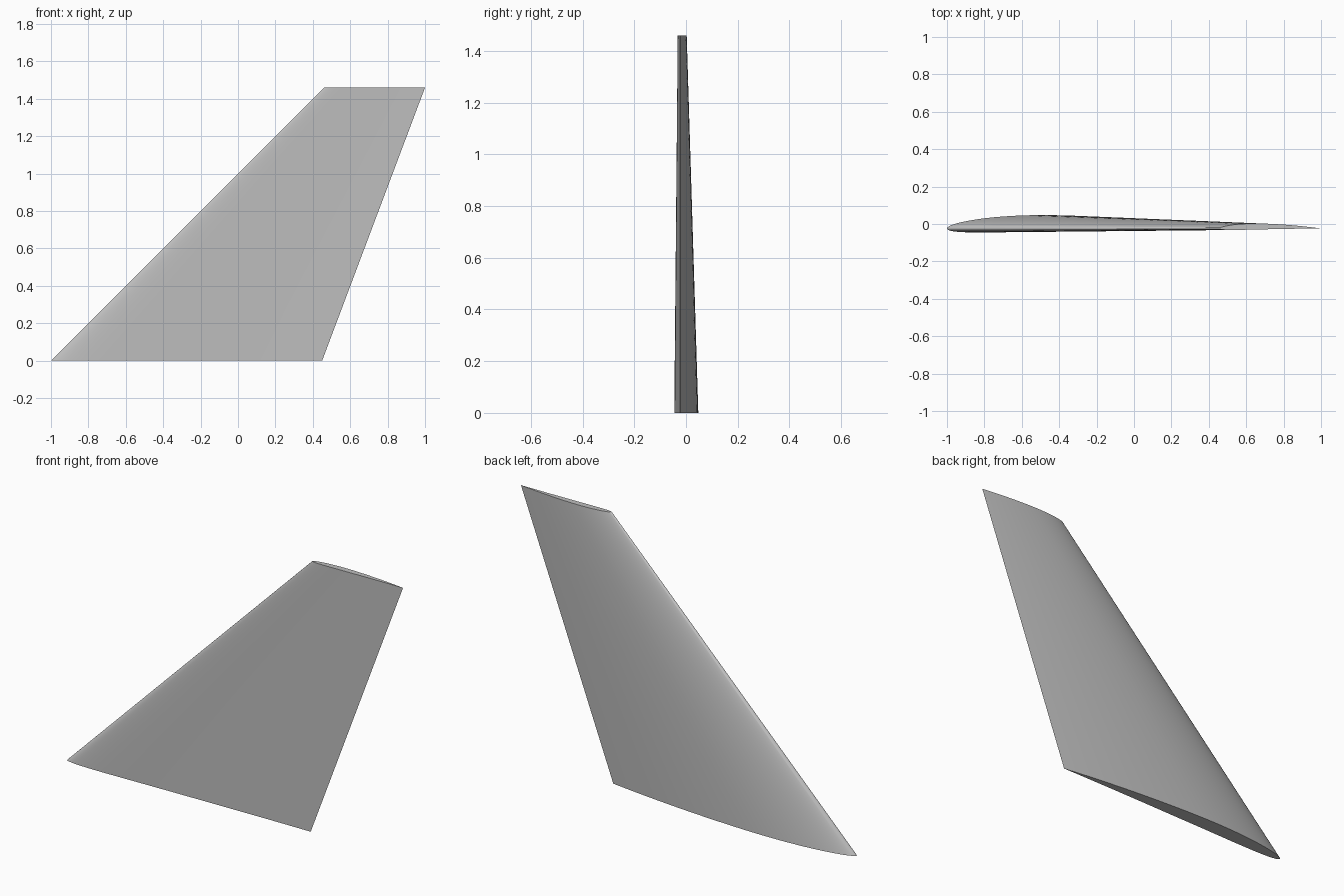
import bpy, bmesh, math

cube = bpy.data.objects.get("Cube")
if cube:
    bpy.data.objects.remove(cube, do_unlink=True)

STATIONS = 40       # chordwise divisions
THICKNESS = 0.06    # fraction of chord
CAMBER = 0.02
CAMBER_POS = 0.4
CHORD_Y = -0.024    # chord plane


def material(name, grey):
    mat = bpy.data.materials.new(name)
    mat.use_nodes = True
    colour = (grey, grey, grey, 1)
    mat.diffuse_color = colour
    mat.node_tree.nodes["Principled BSDF"].inputs["Base Color"].default_value = colour
    return mat


def surface(t, side):
    """Offset of the cambered aerofoil at chord fraction t."""
    half = 5 * THICKNESS * (0.2969 * math.sqrt(t) - 0.126 * t - 0.3516 * t**2
                            + 0.2843 * t**3 - 0.1036 * t**4)
    p = CAMBER_POS
    if t < p:
        mean = CAMBER / p**2 * (2 * p * t - t * t)
    else:
        mean = CAMBER / (1 - p)**2 * (1 - 2 * p + 2 * p * t - t * t)
    return mean + side * half


def section(bm, lead, trail, z):
    """Closed aerofoil loop: trailing edge, over the back, round the nose, along the front."""
    chord = trail - lead
    spaced = [(1 - math.cos(math.pi * i / STATIONS)) / 2 for i in range(STATIONS + 1)]
    loop = [(t, 1) for t in reversed(spaced)] + [(t, -1) for t in spaced[1:-1]]
    return [bm.verts.new((lead + chord * t, CHORD_Y + chord * surface(t, s), z))
            for t, s in loop]


# Swept tapered fin lofted from root to tip
bm = bmesh.new()
root = section(bm, -1.0, 0.45, 0)
tip = section(bm, 0.46, 1.0, 1.46)
for i in range(len(root)):
    j = (i + 1) % len(root)
    bm.faces.new((root[i], root[j], tip[j], tip[i]))

# Root and tip caps
bm.faces.new(root)
bm.faces.new(tip)
bmesh.ops.recalc_face_normals(bm, faces=bm.faces)

mesh = bpy.data.meshes.new("swept_fin")
bm.to_mesh(mesh)
bm.free()
fin = bpy.data.objects.new("swept_fin", mesh)
bpy.context.collection.objects.link(fin)
mesh.materials.append(material("light grey", 0.52))

# Smooth skin with crisp trailing edge and caps
bpy.ops.object.select_all(action="DESELECT")
fin.select_set(True)
bpy.context.view_layer.objects.active = fin
bpy.ops.object.shade_smooth_by_angle(angle=math.radians(60))
